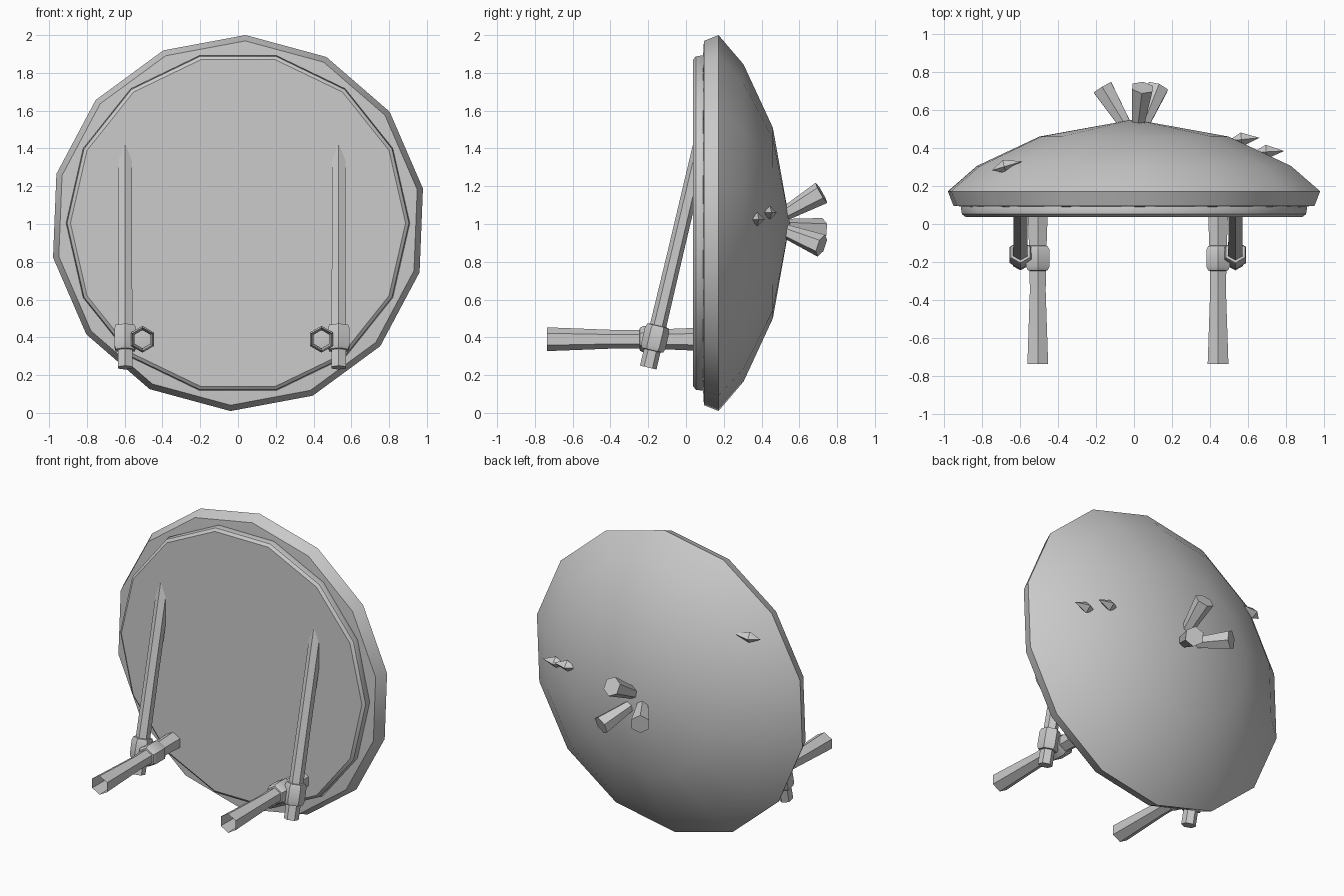
import bpy, math
from mathutils import Vector

if "Cube" in bpy.data.objects:
    bpy.data.objects.remove(bpy.data.objects["Cube"])


def lathe(name, origin, axis, profile, sides, ref=(0, 0, 1), phase=0.0,
          caps=(True, True), angle=35):
    """Sweep (distance, radius) rings along an axis; first corner faces ref."""
    o, a = Vector(origin), Vector(axis).normalized()
    u = Vector(ref)
    u = (u - a * u.dot(a)).normalized()
    v = a.cross(u)
    verts, faces, rings = [], [], []
    for t, r in profile:
        count = 1 if r == 0 else sides
        rings.append([len(verts) + k for k in range(count)])
        for k in range(count):
            w = phase + 2 * math.pi * k / sides
            verts.append(o + a * t + (u * math.cos(w) + v * math.sin(w)) * r)
    for A, B in zip(rings, rings[1:]):
        for k in range(sides):
            j = (k + 1) % sides
            if len(A) == 1:
                faces.append((A[0], B[j], B[k]))
            elif len(B) == 1:
                faces.append((A[k], A[j], B[0]))
            else:
                faces.append((A[k], A[j], B[j], B[k]))
    if caps[0] and len(rings[0]) > 1:
        faces.append(rings[0][::-1])
    if caps[1] and len(rings[-1]) > 1:
        faces.append(rings[-1])
    me = bpy.data.meshes.new(name)
    me.from_pydata(verts, [], faces)
    ob = bpy.data.objects.new(name, me)
    bpy.context.collection.objects.link(ob)
    bpy.context.view_layer.objects.active = ob
    ob.select_set(True)
    bpy.ops.object.shade_smooth_by_angle(angle=math.radians(angle))
    ob.select_set(False)
    return ob


CZ = 1.005   # height of the dish centre
MX = -0.032  # mirror plane of the grips

# Domed shell, slightly turned against the backing disc
lathe("shield_dome", (0, 0, CZ), (0, 1, 0),
      [(0.09, 0.88), (0.095, 0.965), (0.172, 0.996), (0.305, 0.84),
       (0.46, 0.505), (0.55, 0)], 14, phase=math.radians(2.3))

# Flat backing disc with a chamfered edge
lathe("backing_disc", (0, 0, CZ), (0, 1, 0),
      [(0.038, 0.887), (0.052, 0.905), (0.085, 0.91), (0.11, 0.90)], 14,
      ref=(1, 0, 0))

# Pair of grips: leaning pole, open tube handle and a collar on each
slant = Vector((0, 0.237, 1))
for side, s in (("left", -1), ("right", 1)):
    px, hx = MX + s * 0.565, MX + s * 0.474
    lathe(side + "_pole", (px, -0.2, 0.24), slant,
          [(0, 0.045), (0.6, 0.042), (1.2, 0.042)], 6, ref=(0, -1, 0))
    lathe(side + "_pole_collar", (px, -0.163, 0.396), slant,
          [(-0.068, 0.045), (-0.066, 0.058), (-0.045, 0.066), (0.045, 0.066),
           (0.066, 0.058), (0.068, 0.043)], 6, ref=(0, -1, 0))
    lathe(side + "_handle", (hx, 0, 0.39), (0, 1, 0),
          [(-0.735, 0.063), (-0.35, 0.048), (-0.15, 0.052), (0.07, 0.061)], 6,
          caps=(False, False))
    lathe(side + "_handle_collar", (hx, -0.18, 0.39), (0, 1, 0),
          [(-0.066, 0.05), (-0.064, 0.06), (-0.045, 0.071), (0.045, 0.071),
           (0.064, 0.06), (0.066, 0.052)], 6)

# Three flared studs fanning out from the boss
root = Vector((0.01, 0.43, 1.0))
for i, tip in enumerate([(0.045, 0.717, 1.165), (0.125, 0.717, 0.885),
                         (-0.165, 0.717, 0.97)]):
    d = Vector(tip) - root
    lathe("boss_stud_%d" % (i + 1), root, d,
          [(0.05, 0.03), (d.length, 0.062)], 6)

# Small pointed chips stuck in the dome
for i, (c, d) in enumerate([((-0.67, 0.305, 1.53), (1, 0.3, 0.1)),
                            ((0.575, 0.445, 1.06), (1, 0.1, 0)),
                            ((0.705, 0.38, 1.025), (1, 0.05, 0))]):
    lathe("dome_chip_%d" % (i + 1), c, d,
          [(-0.08, 0), (-0.01, 0.037), (0.085, 0)], 4)
